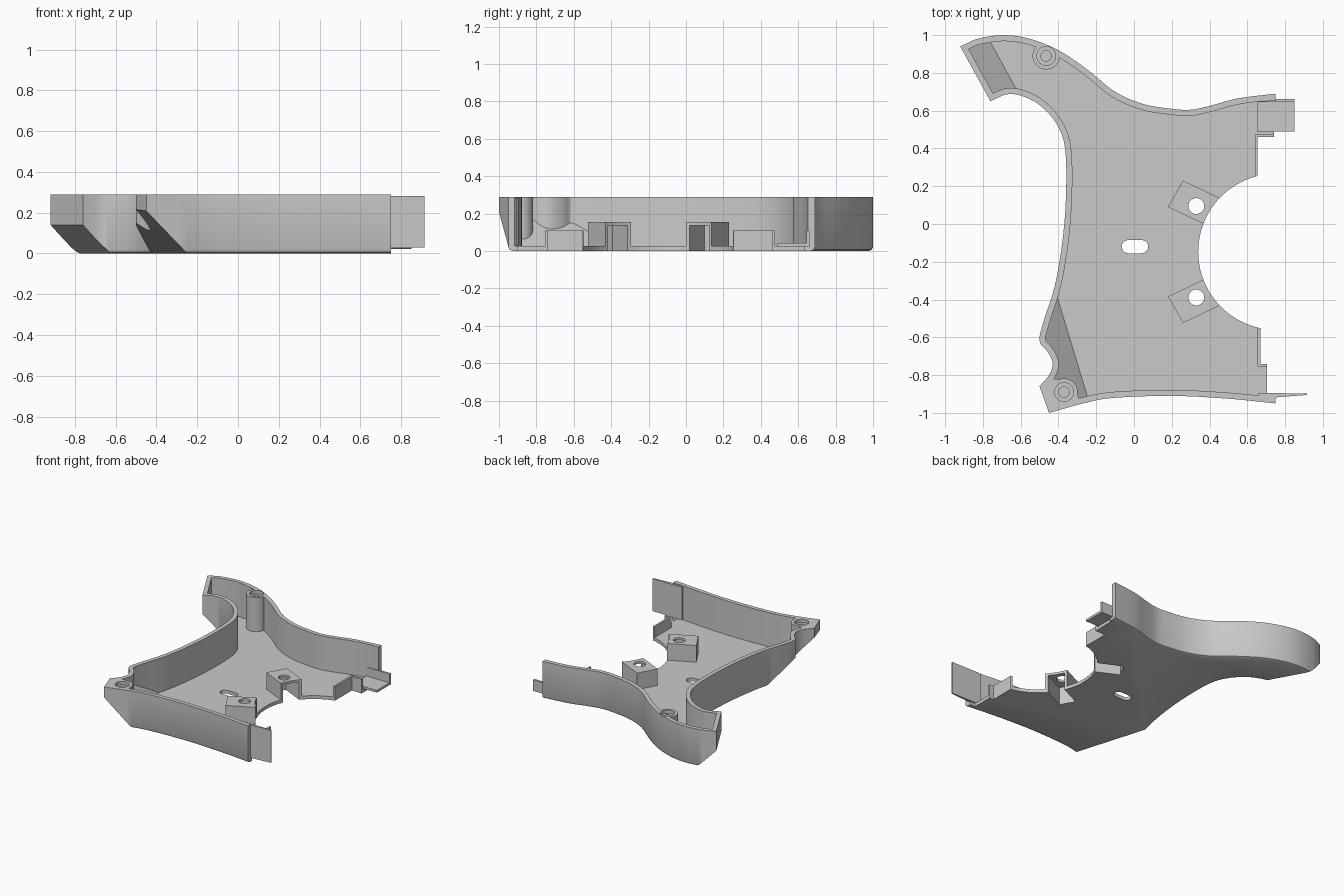
import bpy, bmesh, math
from mathutils import Vector

if "Cube" in bpy.data.objects:
    bpy.data.objects.remove(bpy.data.objects["Cube"])

HEIGHT, WALL, FLOOR = 0.29, 0.032, 0.026

grey = bpy.data.materials.new("plain grey")
grey.use_nodes = True
tone = (0.59, 0.59, 0.59, 1)
grey.diffuse_color = tone
grey.node_tree.nodes["Principled BSDF"].inputs["Base Color"].default_value = tone


def loft(name, rings):
    """Closed solid through rings of (points, z), wound so faces point outward."""
    bm = bmesh.new()
    first = rings[0][0]
    area = sum(p[0] * q[1] - q[0] * p[1] for p, q in zip(first, first[1:] + first[:1]))
    turn = 1 if area > 0 else -1
    loops = [[bm.verts.new((p[0], p[1], z)) for p in pts[::turn]] for pts, z in rings]
    n = len(first)
    for low, high in zip(loops, loops[1:]):
        for i in range(n):
            j = (i + 1) % n
            bm.faces.new((low[i], low[j], high[j], high[i]))
    bm.faces.new(loops[0][::-1])
    bm.faces.new(loops[-1])
    bm.normal_update()
    mesh = bpy.data.meshes.new(name)
    bm.to_mesh(mesh)
    bm.free()
    mesh.materials.append(grey)
    obj = bpy.data.objects.new(name, mesh)
    bpy.context.collection.objects.link(obj)
    return obj


def prism(name, pts, low, high):
    return loft(name, [(pts, low), (pts, high)])


def block(name, x0, x1, y0, y1, low, high):
    return prism(name, [(x0, y0), (x1, y0), (x1, y1), (x0, y1)], low, high)


def cylinder(name, x, y, r, low, high, sides=32):
    angles = [math.tau * i / sides for i in range(sides)]
    return prism(name, [(x + r * math.cos(a), y + r * math.sin(a)) for a in angles], low, high)


def combine(target, other, operation="DIFFERENCE"):
    """Apply a boolean with the first solver that keeps the body, then remove the helper."""
    bpy.context.view_layer.update()
    size = max(target.dimensions)
    mod = target.modifiers.new("cut", "BOOLEAN")
    mod.operation, mod.object = operation, other
    bpy.context.view_layer.objects.active = target
    for solver in ("EXACT", "MANIFOLD"):
        mod.solver = solver
        bpy.context.view_layer.update()
        result = target.evaluated_get(bpy.context.evaluated_depsgraph_get())
        if len(result.data.polygons) and max(result.dimensions) > 0.7 * size:
            bpy.ops.object.modifier_apply(modifier=mod.name)
            break
    else:
        target.modifiers.remove(mod)
    bpy.data.objects.remove(other)


def spline(points, steps=5, clear=0.06):
    """Smooth curve through the points, kept sparse next to its sharp ends."""
    p = [Vector(q) for q in points]
    start, end = p[0], p[-1]
    p = [2 * p[0] - p[1]] + p + [2 * p[-1] - p[-2]]
    out = []
    for a, b, c, d in zip(p, p[1:], p[2:], p[3:]):
        for i in range(steps):
            t = i / steps
            out.append(0.5 * (2 * b + (c - a) * t + (2 * a - 5 * b + 4 * c - d) * t * t
                              + (3 * b - a - 3 * c + d) * t ** 3))
    middle = [q for q in out if min((q - start).length, (q - end).length) > clear]
    return [start] + middle + [end]


def inset(path, dist, end_x):
    """Move the outline inward, keeping its open right end at end_x."""
    out = []
    steps = [(q - p).normalized() for p, q in zip(path, path[1:])]
    for p, before, after in zip(path, steps[:1] + steps, steps + steps[-1:]):
        n1, n2 = Vector((before.y, -before.x)), Vector((after.y, -after.x))
        out.append(p + (n1 + n2) * (dist / (1 + n1.dot(n2))))
    out[0].x = out[-1].x = end_x
    return out


def wedge(x, y, nx, ny, reach, lift):
    """Slanted cutter that rises outward from a line on the floor."""
    n = Vector((nx, ny)).normalized()
    t = Vector((-n.y, n.x)) * reach
    base = Vector((x, y))

    def strip(inner, outer):
        a, b = base + n * inner, base + n * outer
        return [a - t, b - t, b + t, a + t]
    low, high = -0.2, 0.6
    return loft("slope_cutter", [(strip(low - lift, high + 0.1), low),
                                 (strip(high - lift, high + 0.1), high)])


# Outline: front wall, notched left wall, curved back wall
front = spline([(0.75, -0.95), (0.5, -0.925), (0.2, -0.91), (-0.1, -0.92), (-0.25, -0.945), (-0.45, -1)])
left = spline([(-0.5, -0.86), (-0.45, -0.8), (-0.43, -0.74), (-0.455, -0.68), (-0.5, -0.62),
               (-0.48, -0.52), (-0.42, -0.33), (-0.38, -0.1), (-0.36, 0.15), (-0.365, 0.4),
               (-0.41, 0.53), (-0.5, 0.63), (-0.6, 0.68), (-0.68, 0.685), (-0.76, 0.65)])
back = spline([(-0.92, 0.94), (-0.83, 0.98), (-0.69, 1), (-0.55, 0.98), (-0.4, 0.92), (-0.25, 0.82),
               (-0.1, 0.7), (0.05, 0.635), (0.2, 0.61), (0.3, 0.605), (0.4, 0.625), (0.55, 0.665), (0.75, 0.69)])
outline = front + left + back

# Outer body with a rounded lower edge, and the hollow inside it
END = 0.75
tray = loft("tray", [(inset(outline, 0.022, END), 0), (inset(outline, 0.007, END), 0.007),
                     (outline, 0.022), (outline, HEIGHT)])
hollow = prism("hollow", inset(outline, WALL, 1), FLOOR, 0.4)

# Slanted undersides at the horn tip and the front corner
slopes = [(-0.717, 0.862, -0.875, -0.48, 0.4), (-0.335, -0.66, -0.957, -0.29, 0.5)]
for s in slopes:
    combine(tray, wedge(*s, 0))
    combine(hollow, wedge(*s, 0.037))

# Screw posts and the solid front corner are left standing in the hollow
posts = [(-0.465, 0.89, 0.072), (-0.37, -0.89, 0.072)]
for x, y, r in posts:
    combine(hollow, cylinder("post", x, y, r, -0.1, 0.5))
corner = [(-0.45, -1.05), (-0.55, -0.86), (-0.46, -0.82), (-0.38, -0.82), (-0.3, -0.9), (-0.28, -0.96)]
combine(hollow, prism("corner", corner, -0.1, 0.5))

# Raised mounts, mirrored across the centre of the round cutout
MID = -0.147
a, b = Vector((0.18, 0.09)), Vector((0.26, 0.23))
along, across = Vector((0.9, -0.43)), (b - a).normalized()
T = 0.02


def mirrored(pts, side):
    return [(p.x, p.y if side > 0 else 2 * MID - p.y) for p in pts]


mount = [a, b, b + along * 0.3, a + along * 0.3]
a2, b2 = a + (along + across) * T, b + (along - across) * T
cavity = [a2, b2, b2 + along * 0.35, a2 + along * 0.35]
for side in (1, -1):
    combine(hollow, prism("mount", mirrored(mount, side), -0.1, 0.155))

# Low rims along the right edge
for rim in [(0.64, 0.7, 0.2, 0.475), (0.69, 0.745, 0.455, 0.475),
            (0.655, 0.72, -0.755, -0.5)]:
    combine(hollow, block("rim", *rim, -0.1, 0.11))

combine(tray, hollow)

# Openings: right edge steps, round cutout, mount cavities
for step in [(0.655, 1, 0.2, 0.461), (0.74, 1, 0.45, 0.63),
             (0.67, 1, -0.741, -0.5), (0.705, 1, -0.9, -0.7)]:
    combine(tray, block("step", *step, -0.1, 0.5))
combine(tray, cylinder("round_cut", 0.753, MID, 0.413, -0.1, 0.5, 96))
for side in (1, -1):
    combine(tray, prism("cavity", mirrored(cavity, side), -0.1, 0.137))
    combine(tray, cylinder("mount_hole", 0.33, MID + side * 0.242, 0.042, 0.1, 0.3))

# Slot in the floor
arc = [math.pi * (i / 12 - 0.5) for i in range(13)]
slot = [(0.04 + 0.035 * math.cos(t), -0.12 + 0.035 * math.sin(t)) for t in arc]
slot += [(0.01 - x, -0.24 - y) for x, y in slot]
combine(tray, prism("slot", slot, -0.1, 0.1))

# Stepped screw holes in the posts
for x, y, r in posts:
    combine(tray, cylinder("recess", x, y, 0.05, 0.265, 0.5))
    combine(tray, cylinder("screw_hole", x, y, 0.028, 0.15, 0.5))

# Clip plate on the front wall and angled shelf on the back wall
clip = prism("front_clip_plate", [(0.66, -0.895), (0.915, -0.897), (0.915, -0.905), (0.66, -0.925)], 0.03, 0.283)
shelf = block("back_shelf", 0.65, 0.85, 0.49, 0.66, 0.024, 0.042)
combine(shelf, block("lip", 0.65, 0.85, 0.645, 0.661, 0.023, 0.11), "UNION")

# Smooth curved walls while keeping edges crisp
bpy.ops.object.select_all(action="DESELECT")
for obj in (tray, clip, shelf):
    obj.select_set(True)
bpy.context.view_layer.objects.active = tray
bpy.ops.object.shade_smooth_by_angle(angle=math.radians(30))
